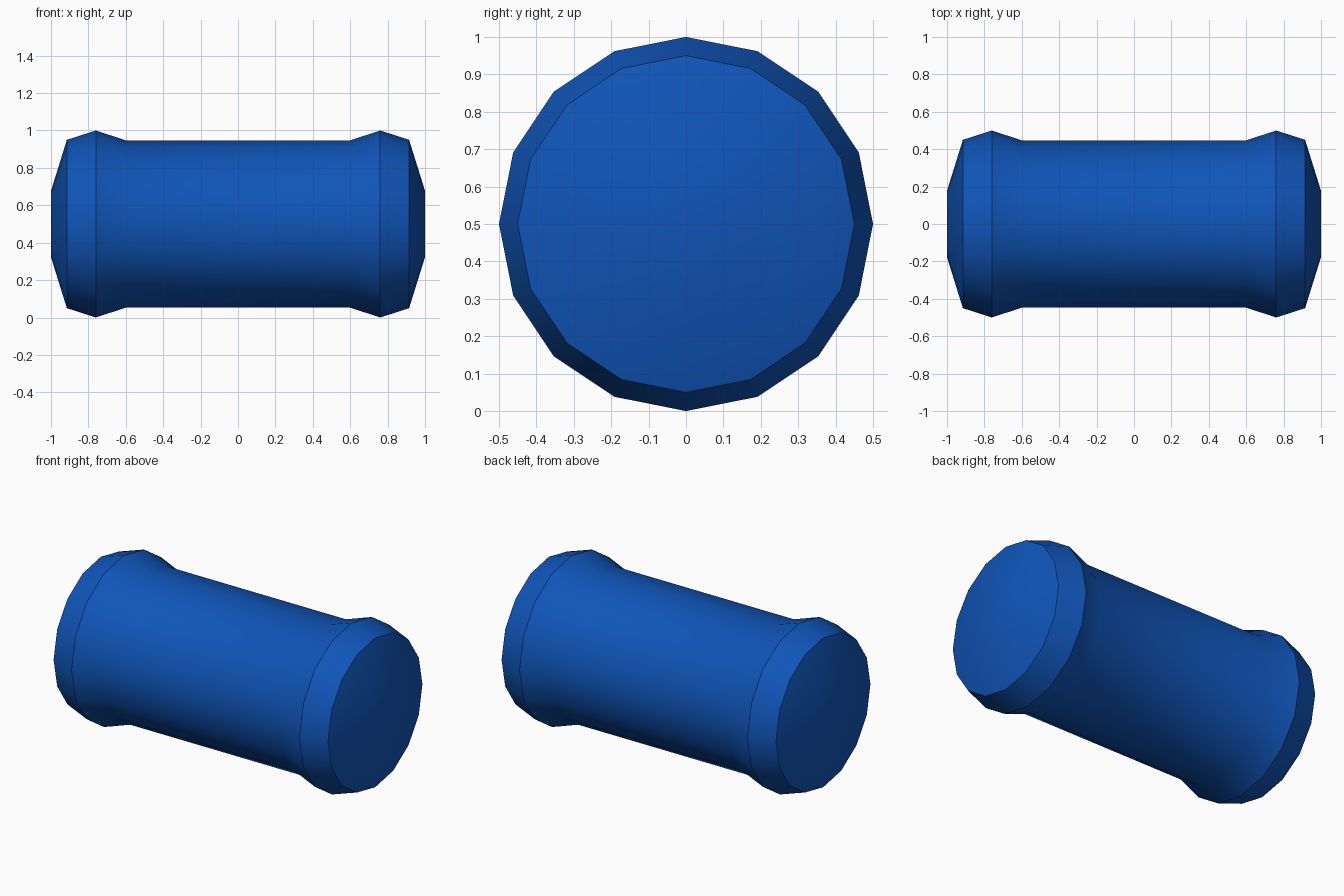
import bpy, bmesh, math

cube = bpy.data.objects.get("Cube")
if cube:
    bpy.data.objects.remove(cube, do_unlink=True)

SIDES = 16
CENTRE_Z = 0.5

# Single blue material
blue = bpy.data.materials.new("deep blue")
blue.use_nodes = True
colour = (0.005, 0.09, 0.48, 1.0)
blue.diffuse_color = colour
blue.node_tree.nodes["Principled BSDF"].inputs["Base Color"].default_value = colour

# Half profile (distance along x, radius), mirrored for the other end
half = [(0.60, 0.447), (0.76, 0.50), (0.915, 0.45), (1.0, 0.177)]
profile = [(-x, r) for x, r in reversed(half)] + half

# Lathe the profile around the x axis
bm = bmesh.new()
rings = []
for x, r in profile:
    ring = []
    for i in range(SIDES):
        a = 2 * math.pi * i / SIDES
        ring.append(bm.verts.new((x, r * math.cos(a), CENTRE_Z + r * math.sin(a))))
    rings.append(ring)
for a, b in zip(rings, rings[1:]):
    for i in range(SIDES):
        j = (i + 1) % SIDES
        bm.faces.new((a[i], a[j], b[j], b[i]))

# Flat end discs
bm.faces.new(rings[0])
bm.faces.new(rings[-1])
bmesh.ops.recalc_face_normals(bm, faces=bm.faces)

mesh = bpy.data.meshes.new("barrel_body")
bm.to_mesh(mesh)
bm.free()
mesh.materials.append(blue)
body = bpy.data.objects.new("barrel_body", mesh)
bpy.context.collection.objects.link(body)

# Smooth sides, crisp rims
bpy.ops.object.select_all(action='DESELECT')
body.select_set(True)
bpy.context.view_layer.objects.active = body
bpy.ops.object.shade_smooth_by_angle(angle=math.radians(30))
